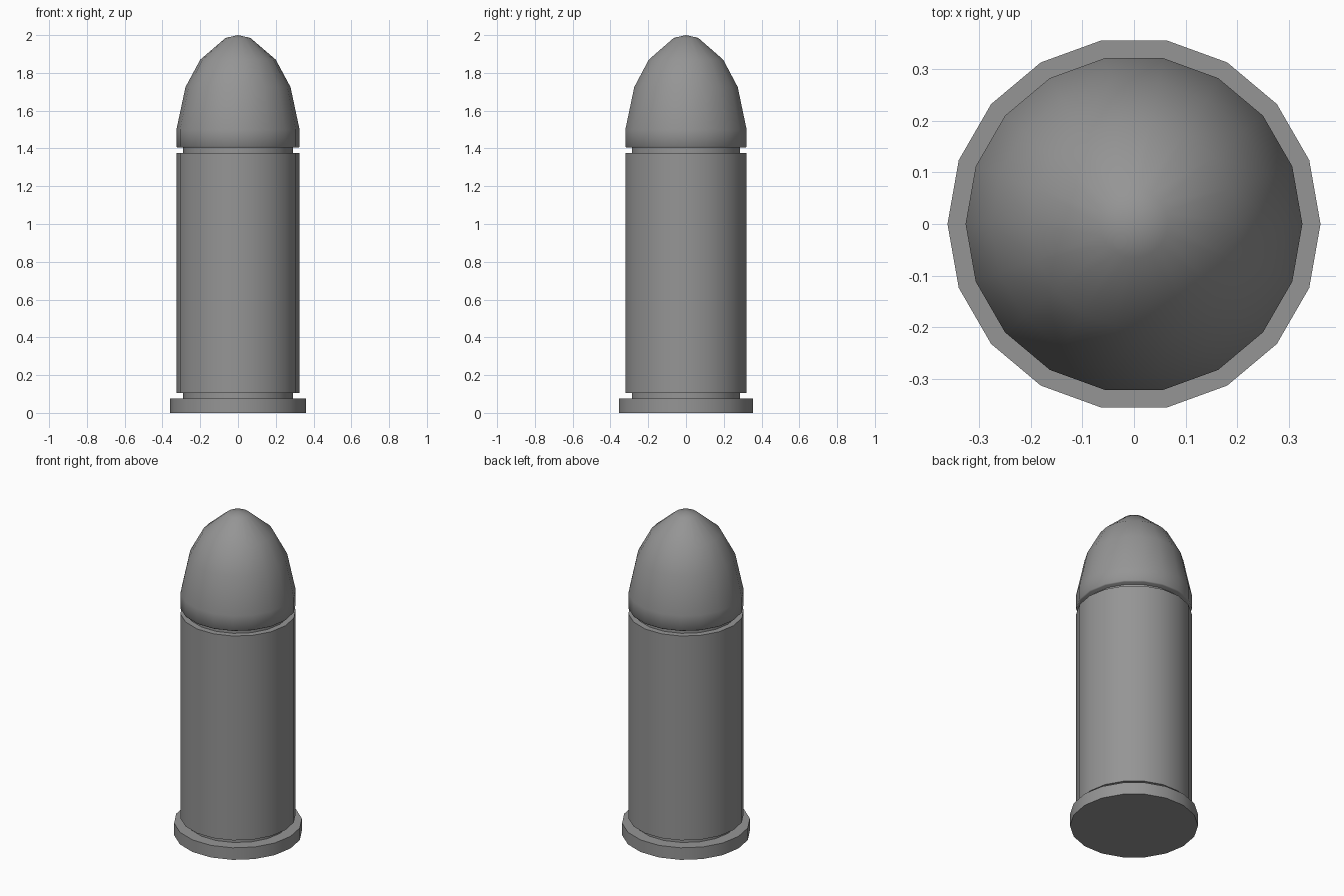
import bpy
import math

SIDES = 18

cube = bpy.data.objects.get("Cube")
if cube:
    bpy.data.objects.remove(cube, do_unlink=True)

# One plain metal colour for the whole model
metal = bpy.data.materials.new("grey_metal")
metal.use_nodes = True
grey = (0.3, 0.3, 0.3, 1)
metal.diffuse_color = grey
metal.node_tree.nodes["Principled BSDF"].inputs["Base Color"].default_value = grey


def lathe(name, profile):
    """Turn a (radius, height) profile, listed bottom to top, about the z axis."""
    verts, faces, rings = [], [], []
    for radius, z in profile:
        count = SIDES if radius > 0 else 1
        rings.append([len(verts) + i for i in range(count)])
        for i in range(count):
            a = math.tau * i / SIDES
            verts.append((radius * math.cos(a), radius * math.sin(a), z))
    for low, high in zip(rings, rings[1:]):
        for i in range(SIDES):
            j = (i + 1) % SIDES
            if len(high) == 1:
                faces.append((low[i], low[j], high[0]))
            else:
                faces.append((low[i], low[j], high[j], high[i]))
    # Close flat ends
    if len(rings[0]) > 1:
        faces.append(rings[0][::-1])
    if len(rings[-1]) > 1:
        faces.append(rings[-1])

    mesh = bpy.data.meshes.new(name)
    mesh.from_pydata(verts, [], faces)
    mesh.materials.append(metal)
    obj = bpy.data.objects.new(name, mesh)
    bpy.context.collection.objects.link(obj)
    bpy.ops.object.select_all(action="DESELECT")
    obj.select_set(True)
    bpy.context.view_layer.objects.active = obj
    bpy.ops.object.shade_smooth_by_angle(angle=math.radians(50))
    return obj


RIM, BODY, GROOVE = 0.361, 0.326, 0.29

# Casing: base rim, lower groove, straight body, neck up to the nose
lathe("casing", [
    (RIM, 0), (RIM, 0.075), (GROOVE, 0.075), (GROOVE, 0.105),
    (BODY, 0.105), (BODY, 1.375), (GROOVE, 1.375), (GROOVE, 1.405),
])

# Nose: short straight collar, then a faceted ogive to a blunt point
lathe("nose", [
    (BODY - 0.006, 1.404), (BODY, 1.41), (BODY, 1.5), (0.278, 1.725),
    (0.2, 1.87), (0.066, 1.985), (0, 2.0),
])
